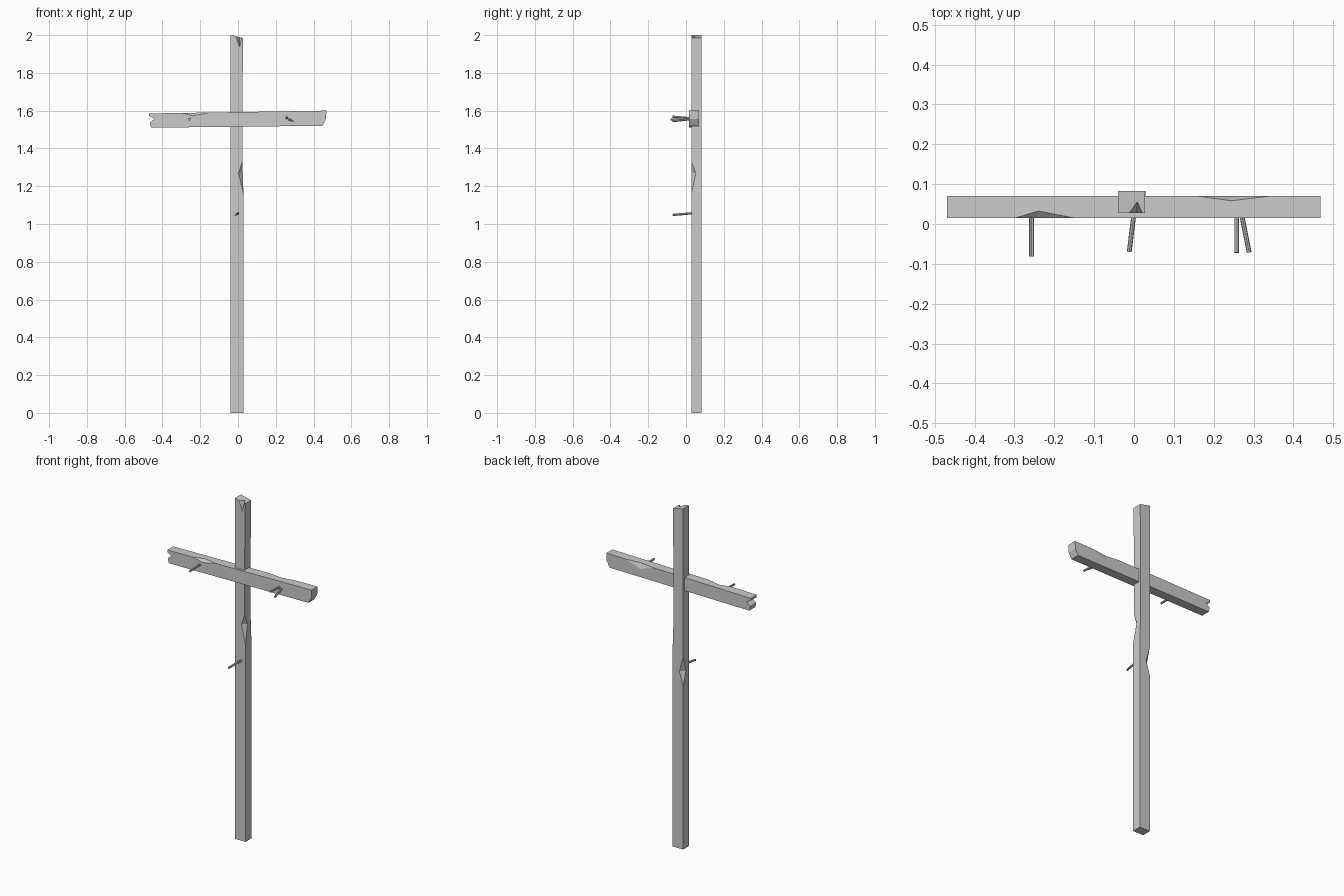
import bpy, bmesh
from mathutils import Vector

cube = bpy.data.objects.get("Cube")
if cube:
    bpy.data.objects.remove(cube, do_unlink=True)

grey = bpy.data.materials.new("weathered_grey")
grey.use_nodes = True
colour = (0.6, 0.6, 0.6, 1)
grey.diffuse_color = colour
grey.node_tree.nodes["Principled BSDF"].inputs["Base Color"].default_value = colour


def prism(name, points, sweep):
    """Flat polygon swept along a vector into a closed solid."""
    bm = bmesh.new()
    face = bm.faces.new([bm.verts.new(p) for p in points])
    swept = bmesh.ops.extrude_face_region(bm, geom=[face])["geom"]
    bmesh.ops.translate(bm, vec=sweep, verts=[v for v in swept if isinstance(v, bmesh.types.BMVert)])
    bmesh.ops.recalc_face_normals(bm, faces=bm.faces)
    mesh = bpy.data.meshes.new(name)
    bm.to_mesh(mesh)
    bm.free()
    mesh.materials.append(grey)
    obj = bpy.data.objects.new(name, mesh)
    bpy.context.collection.objects.link(obj)
    return obj


def chip(target, name, start, end, a, b):
    """Split a wedge off an edge: start and end lie on it, a and b on the two faces beside it."""
    start, end, a, b = map(Vector, (start, end, a, b))
    mid, across = (a + b) / 2, (b - a).normalized() * 0.12
    points = [mid, mid + (start - mid) * 2, mid + (end - mid) * 2]
    cutter = prism(name, [p - across for p in points], across * 2)
    cutter.hide_render = True
    cutter.hide_set(True)
    cutter.display_type = "WIRE"
    mod = target.modifiers.new(name, "BOOLEAN")
    mod.operation, mod.solver, mod.object = "DIFFERENCE", "EXACT", cutter


def nail(name, tip, root, radius=0.006):
    tip, root = Vector(tip), Vector(root)
    axis = root - tip
    bpy.ops.mesh.primitive_cylinder_add(vertices=8, radius=radius, depth=axis.length, location=(tip + root) / 2)
    obj = bpy.context.object
    obj.name = name
    obj.rotation_euler = axis.to_track_quat("Z", "Y").to_euler()
    obj.data.materials.append(grey)


# Upright post, slightly worn along its left side
post_outline = [(-0.04, 0), (0.029, 0), (0.029, 1.16), (0.023, 1.33),
                (0.023, 1.6), (0.027, 1.985), (-0.04, 2)]
post = prism("upright_post", [(x, 0.028, z) for x, z in post_outline], (0, 0.055, 0))
chip(post, "front_chip", (0.028, 0.028, 1.16), (0.026, 0.028, 1.34), (0.003, 0.028, 1.27), (0.026, 0.053, 1.27))
chip(post, "back_chip", (-0.04, 0.083, 0.96), (-0.04, 0.083, 1.13), (-0.04, 0.058, 1.04), (-0.015, 0.083, 1.04))
chip(post, "top_chip", (-0.012, 0.028, 1.994), (0.021, 0.028, 1.987), (0.008, 0.056, 1.99), (0.008, 0.028, 1.935))

# Cross beam with a split right end and a broken left end
beam_outline = [(-0.46, 1.51), (0.447, 1.52), (0.466, 1.555), (0.468, 1.6), (-0.47, 1.585),
                (-0.47, 1.572), (-0.442, 1.557), (-0.467, 1.537)]
beam = prism("cross_beam", [(x, 0.015, z) for x, z in beam_outline], (0, 0.055, 0))
chip(beam, "beam_front_chip", (-0.3, 0.015, 1.588), (-0.15, 0.015, 1.59), (-0.24, 0.033, 1.589), (-0.24, 0.015, 1.573))
chip(beam, "beam_back_chip", (0.16, 0.07, 1.595), (0.34, 0.07, 1.598), (0.245, 0.058, 1.597), (0.245, 0.07, 1.565))

# Nails
nail("post_nail", (-0.012, -0.07, 1.048), (0.001, 0.035, 1.057))
nail("right_beam_nail", (-0.257, -0.082, 1.553), (-0.257, 0.025, 1.556))
nail("left_beam_nail_inner", (0.258, -0.072, 1.568), (0.258, 0.025, 1.56))
nail("left_beam_nail_outer", (0.289, -0.071, 1.545), (0.27, 0.025, 1.555))
